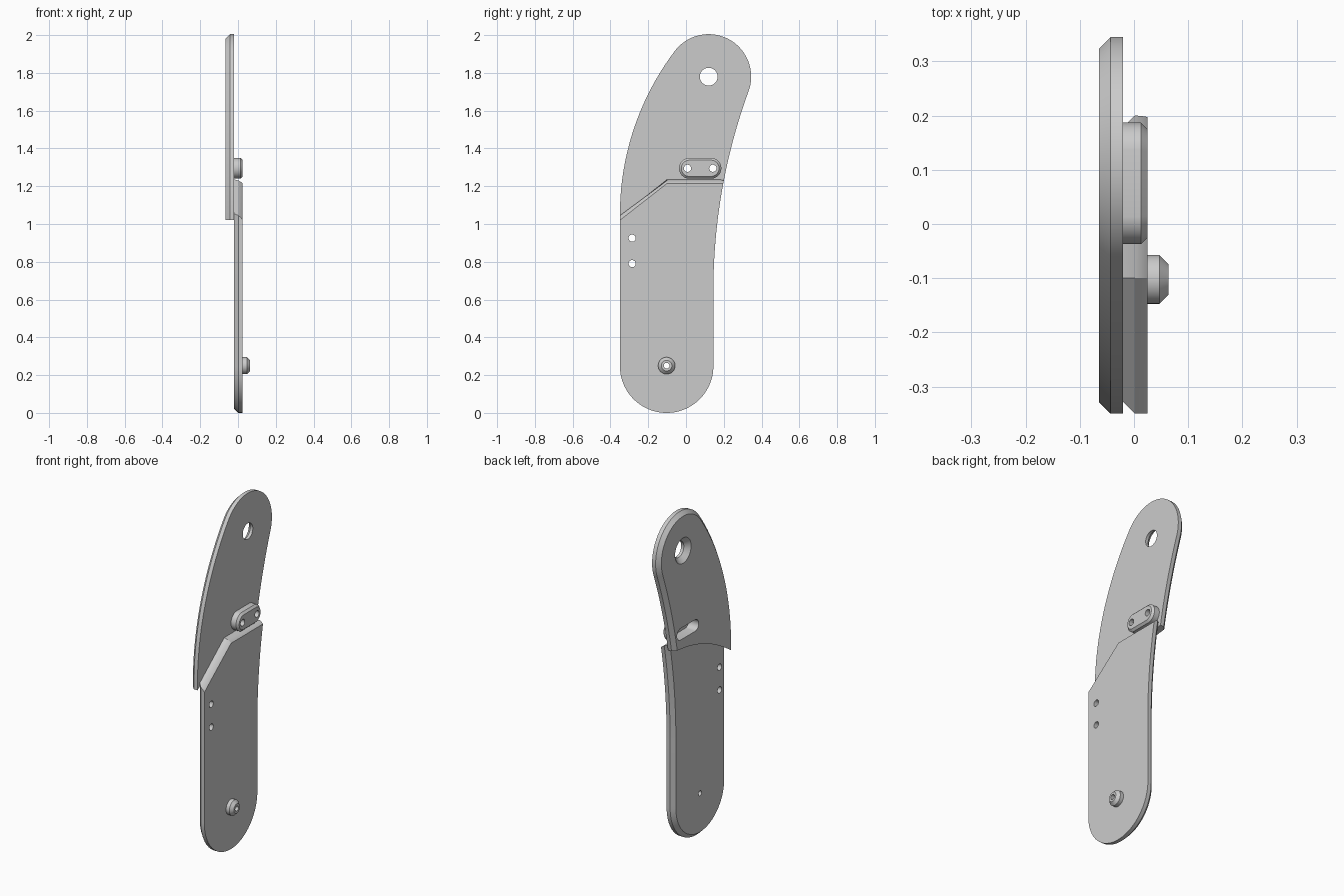
import bpy
import bmesh
from math import sin, cos, asin, pi, radians, copysign

cube = bpy.data.objects.get("Cube")
if cube:
    bpy.data.objects.remove(cube, do_unlink=True)

grey = bpy.data.materials.new("plain grey")
grey.use_nodes = True
COLOUR = (0.6, 0.6, 0.6, 1)
grey.diffuse_color = COLOUR
grey.node_tree.nodes["Principled BSDF"].inputs["Base Color"].default_value = COLOUR

BACK, MID, FRONT = -0.065, -0.02, 0.025   # the two plate layers along x
CHAMFER = 0.022


def loft(name, rings):
    """Solid through (x, [(y, z), ...]) rings, capped at both ends."""
    bm = bmesh.new()
    loops = [[bm.verts.new((x, y, z)) for y, z in pts] for x, pts in rings]
    n = len(loops[0])
    for a, b in zip(loops, loops[1:]):
        for i in range(n):
            j = (i + 1) % n
            bm.faces.new((a[i], a[j], b[j], b[i]))
    bm.faces.new(loops[0])
    bm.faces.new(loops[-1])
    bmesh.ops.recalc_face_normals(bm, faces=bm.faces)
    mesh = bpy.data.meshes.new(name)
    bm.to_mesh(mesh)
    bm.free()
    mesh.materials.append(grey)
    obj = bpy.data.objects.new(name, mesh)
    bpy.context.collection.objects.link(obj)
    return obj


def arc(cy, cz, r, a0, a1, n):
    angles = [a0 + (a1 - a0) * i / n for i in range(n + 1)]
    return [(cy + r * cos(a), cz + r * sin(a)) for a in angles]


def slot(cy, cz, r, half=0.0, n=40):
    """Round-ended slot, or a circle when half is zero."""
    angles = [(2 * i + 1) * pi / n for i in range(n)]
    return [(cy + copysign(half, cos(a)) + r * cos(a), cz + r * sin(a)) for a in angles]


def cut(obj, cutters):
    for c in cutters:
        mod = obj.modifiers.new("cut", "BOOLEAN")
        mod.operation, mod.solver, mod.object = "DIFFERENCE", "EXACT", c
    bpy.context.view_layer.update()
    graph = bpy.context.evaluated_depsgraph_get()
    mesh = bpy.data.meshes.new_from_object(obj.evaluated_get(graph))
    obj.modifiers.clear()
    obj.data = mesh
    for c in cutters:
        bpy.data.objects.remove(c, do_unlink=True)


def drill(y, z, r, half=0.0, x0=-0.1, x1=0.1):
    return loft("cutter", [(x0, slot(y, z, r, half)), (x1, slot(y, z, r, half))])


# Outline arcs shared by both plates; d insets the outline
def inner_edge(d, z0, z1, n):
    r = 3.07 + d
    return arc(3.215, 0.65, r, pi - asin((z0 - 0.65) / r), pi - asin((z1 - 0.65) / r), n)


def upper_outline(d):
    tip0, tip1 = radians(-20.06), radians(142.9)
    pts = inner_edge(d, 1.21, 1.70, 14)
    pts += arc(0.12, 1.78, 0.225 - d, tip0, tip1, 36)
    pts += arc(1.085, 1.05, 1.435 - d, tip1, pi, 20)[1:]
    # curved lower end
    a, b, c = (-0.35 + d, 1.02), (-0.09, 1.19), pts[0]
    for i in range(12):
        t = i / 12
        pts.append(tuple(a[k] * (1 - t) ** 2 + 2 * b[k] * t * (1 - t) + c[k] * t * t
                         for k in (0, 1)))
    return pts


def lower_outline(d, rise):
    pts = arc(-0.1025, 0.2475, 0.2475 - d, 0, -pi, 40)
    # angled shoulder, then the curved inner edge back down
    pts += [(-0.35 + d, 1.02 + rise), (-0.1, 1.215 + 0.6 * rise)]
    return pts + inner_edge(d, 1.215 + 0.6 * rise, 0.65, 16)


upper = loft("upper_plate", [(BACK, upper_outline(CHAMFER)),
                             (BACK + CHAMFER, upper_outline(0)),
                             (MID, upper_outline(0))])
lower = loft("lower_plate", [(MID, lower_outline(CHAMFER, 0.035)),
                             (MID + CHAMFER, lower_outline(0, 0.025)),
                             (FRONT - 0.008, lower_outline(0, 0.012)),
                             (FRONT, lower_outline(0, 0))])

# Raised slotted boss and hollow pivot pin
BY, BZ = 0.075, 1.295
boss = loft("slot_boss", [(MID - 0.003, slot(BY, BZ, 0.055, 0.057)),
                          (FRONT - 0.012, slot(BY, BZ, 0.055, 0.057)),
                          (FRONT, slot(BY, BZ, 0.043, 0.057))])
PY, PZ = -0.1025, 0.25
pin = loft("pivot_pin", [(FRONT - 0.003, slot(PY, PZ, 0.045)),
                         (0.047, slot(PY, PZ, 0.045)),
                         (0.064, slot(PY, PZ, 0.028))])

# Holes, countersink and rear pocket
countersink = loft("cutter", [(BACK - 0.004, slot(0.12, 1.78, 0.079)),
                              (BACK + 0.028, slot(0.12, 1.78, 0.047))])
cut(upper, [drill(0.12, 1.78, 0.047), countersink,
            drill(BY, BZ, 0.034, 0.067)])
cut(boss, [drill(BY, BZ, 0.034, 0.067, x1=0.0)]
    + [drill(BY + s * 0.067, BZ, 0.019) for s in (-1, 1)])
cut(lower, [drill(-0.285, z, 0.019) for z in (0.79, 0.925)] + [drill(PY, PZ, 0.015)])
cut(pin, [drill(PY, PZ, 0.015)])

# Smooth curved walls, crisp edges
for obj in bpy.context.view_layer.objects:
    obj.select_set(obj in (upper, lower, boss, pin))
bpy.context.view_layer.objects.active = upper
bpy.ops.object.shade_smooth_by_angle(angle=radians(25))
